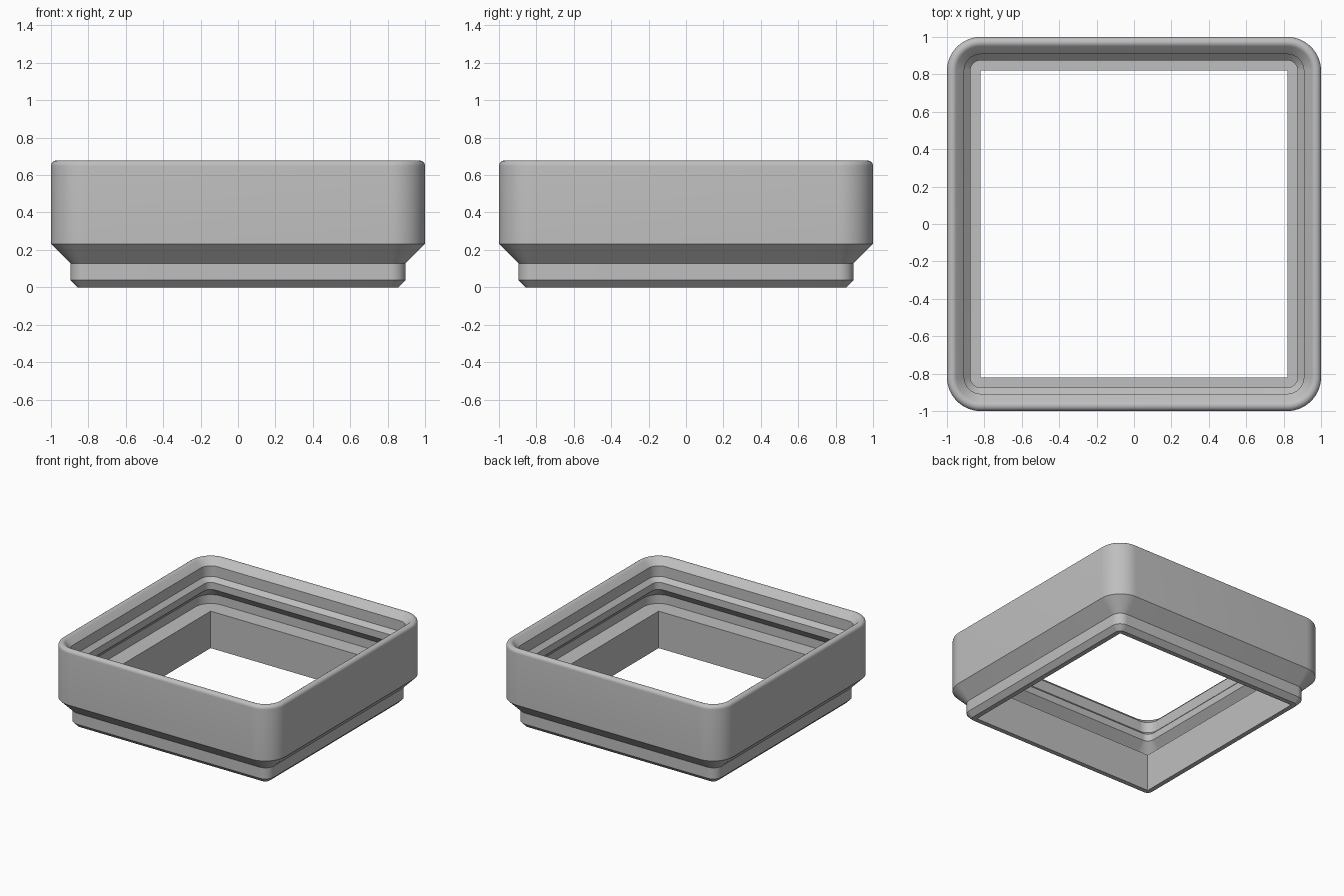
import bpy, bmesh, math

if "Cube" in bpy.data.objects:
    bpy.data.objects.remove(bpy.data.objects["Cube"], do_unlink=True)

CORNER = 0.181      # outer corner radius
SEGS = 14           # segments per rounded corner
FILLET = 0.029      # rounding of the rim
TOP = 0.678

grey = bpy.data.materials.new("light_grey")
grey.diffuse_color = (0.52, 0.52, 0.52, 1)
grey.use_nodes = True
grey.node_tree.nodes["Principled BSDF"].inputs["Base Color"].default_value = (0.52, 0.52, 0.52, 1)


def rounded_square(half, radius, z):
    """Points of a rounded square, counter-clockwise from above."""
    pts = []
    for corner in range(4):
        mid = math.radians(45 + 90 * corner)
        c = (half - radius) * math.sqrt(2)
        for i in range(SEGS + 1):
            a = math.radians(90 * corner + 90 * i / SEGS)
            pts.append((c * math.cos(mid) + radius * math.cos(a),
                        c * math.sin(mid) + radius * math.sin(a), z))
    return pts


# Wall cross-section as (half width, height): stepped foot and outer wall
profile = [(0.858, 0.0), (0.896, 0.038), (0.896, 0.128), (1.0, 0.232)]
# Rounded rim, turning from the outer wall to the inner 45 degree slope
for i in range(10):
    a = math.radians(135 * i / 9)
    profile.append((1 - FILLET + FILLET * math.cos(a), TOP - FILLET + FILLET * math.sin(a)))
# Stacking lip, undercut, inner wall and floor ledge
slope_x, slope_z = profile[-1]
profile += [(0.908, slope_z - (slope_x - 0.908)), (0.908, 0.541), (0.875, 0.508),
            (0.875, 0.451), (0.954, 0.372), (0.954, 0.30)]
loops = [rounded_square(h, CORNER - (1 - h), z) for h, z in profile]
# Square opening with sharp corners
loops += [rounded_square(0.82, 0.0, 0.30), rounded_square(0.82, 0.0, 0.0)]

# Skin the loops into one closed ring
bm = bmesh.new()
rings = [[bm.verts.new(p) for p in loop] for loop in loops]
for k, ring in enumerate(rings):
    nxt = rings[(k + 1) % len(rings)]
    n = len(ring)
    for i in range(n):
        j = (i + 1) % n
        bm.faces.new((ring[i], ring[j], nxt[j], nxt[i]))
bmesh.ops.remove_doubles(bm, verts=bm.verts, dist=1e-5)
bmesh.ops.recalc_face_normals(bm, faces=bm.faces)
mesh = bpy.data.meshes.new("stacking_frame")
bm.to_mesh(mesh)
bm.free()
mesh.materials.append(grey)
frame = bpy.data.objects.new("stacking_frame", mesh)
bpy.context.collection.objects.link(frame)

# Smooth corners and rim, keep chamfer edges crisp
bpy.ops.object.select_all(action='DESELECT')
frame.select_set(True)
bpy.context.view_layer.objects.active = frame
bpy.ops.object.shade_smooth_by_angle(angle=math.radians(30))
